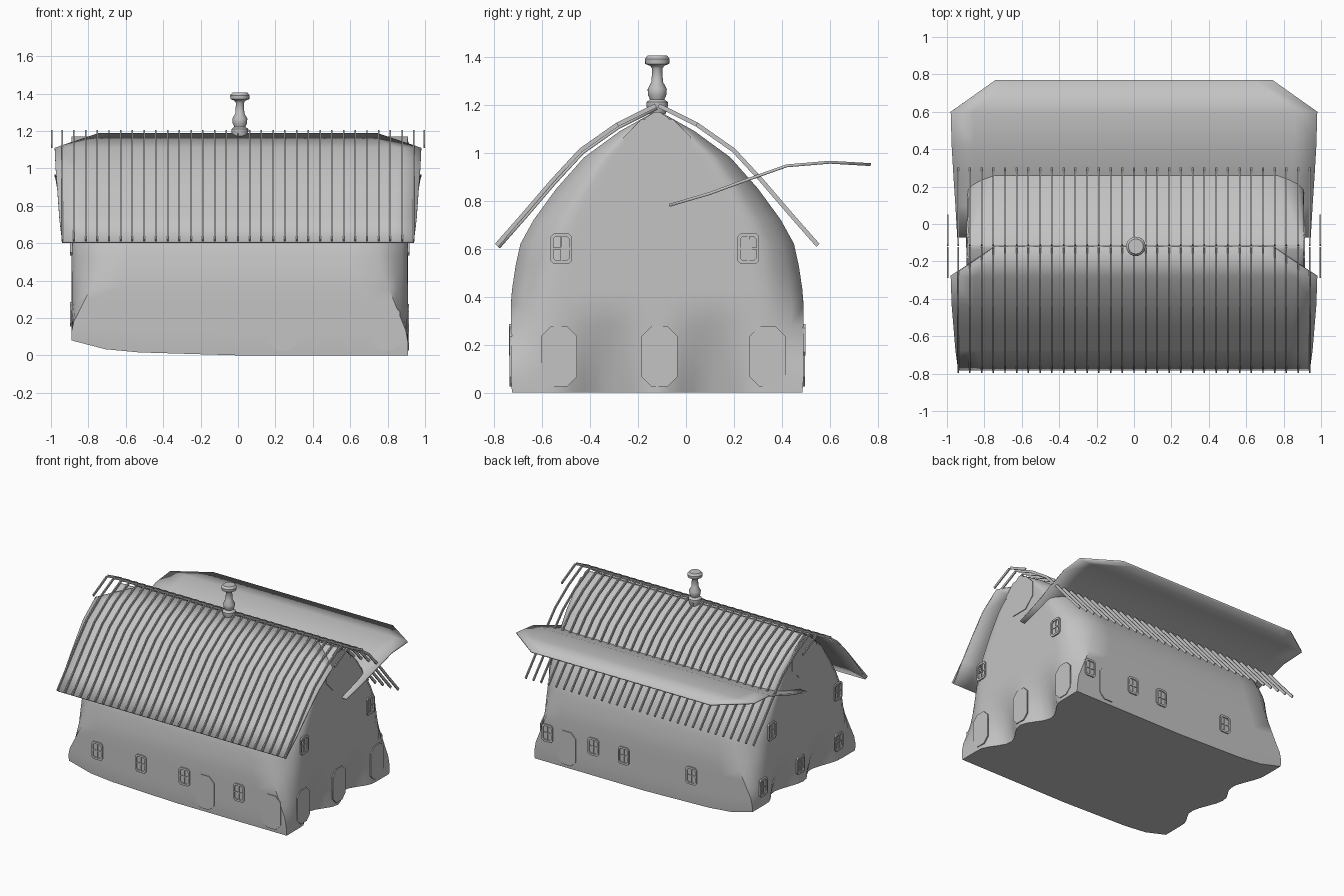
import bpy, bmesh, math
from mathutils import Matrix, Vector

old = bpy.data.objects.get("Cube")
if old:
    bpy.data.objects.remove(old)

GREY = (0.55, 0.55, 0.55, 1)
mat = bpy.data.materials.new("plain_grey")
mat.use_nodes = True
mat.diffuse_color = GREY
mat.node_tree.nodes["Principled BSDF"].inputs["Base Color"].default_value = GREY

RIDGE_Y = -0.12
# Roof curve: distance from the ridge, height
ROOF = [(0, 1.185), (.16, 1.105), (.31, 1.0), (.43, .87), (.55, .73), (.66, .605)]


def clamp(v):
    return max(0.0, min(1.0, v))


def finish(name, bm, smooth=None):
    bmesh.ops.recalc_face_normals(bm, faces=bm.faces)
    mesh = bpy.data.meshes.new(name)
    bm.to_mesh(mesh)
    bm.free()
    mesh.materials.append(mat)
    obj = bpy.data.objects.new(name, mesh)
    bpy.context.collection.objects.link(obj)
    if smooth:
        bpy.ops.object.select_all(action='DESELECT')
        obj.select_set(True)
        bpy.context.view_layer.objects.active = obj
        bpy.ops.object.shade_smooth_by_angle(angle=math.radians(smooth))
    return obj


def bridge(bm, a, b, closed=True):
    n = len(a)
    for i in range(n if closed else n - 1):
        j = (i + 1) % n
        bm.faces.new((a[i], a[j], b[j], b[i]))


# Body: horizontal loops stacked from the floor to the ridge
def body_loop(z, w):
    def end(side, x_end):
        pts = []
        corner = .16 * clamp((z - .1) / .4) * clamp(w / .4)
        for k in range(25):
            u = k / 12 - 1
            y = u * w
            x = x_end - corner * (max(0, abs(u) - .7) / .3) ** 2
            # hollows between the doors at the foot of the wall
            if abs(y) < .43:
                x -= .1 * clamp(1 - z / .35) * (.5 - .5 * math.cos(math.tau * y / .43))
            pts.append((side * x, y))
        return pts

    right, left = end(1, .91), end(-1, .89)[::-1]
    loop = []
    for run, nxt in ((right, left), (left, right)):
        loop += run
        (xa, ya), (xb, yb) = run[-1], nxt[0]
        loop += [(xa + (xb - xa) * k / 10, ya) for k in range(1, 10)]
    out = []
    for x, y in loop:
        lift = .06 * clamp((-x - .66) / .23) + .02 * clamp(-x / .66)
        out.append(Vector((x, y + RIDGE_Y, z + lift * clamp(1 - z / .4))))
    return out


LEVELS = [(0, .605), (.06, .61), (.13, .61), (.2, .61), (.28, .61), (.36, .61), (.43, .605),
          (.53, .59), (.62, .57), (.72, .515), (.85, .42), (.98, .305), (1.09, .155), (1.17, .012)]
bm = bmesh.new()
rings = [[bm.verts.new(p) for p in body_loop(z, w)] for z, w in LEVELS]
for a, b in zip(rings, rings[1:]):
    bridge(bm, a, b)
bm.faces.new(rings[0])
bm.faces.new(rings[-1])
finish("barn_body", bm, 50)


# Roof sheets: a path in y and z, swept to a half width at each point
def sheet(name, path, widths):
    bm = bmesh.new()
    rows = [[bm.verts.new((w * k / 8, y, z)) for k in range(-8, 9)]
            for (y, z), w in zip(path, widths)]
    for a, b in zip(rows, rows[1:]):
        bridge(bm, a, b, False)
    obj = finish(name, bm, 40)
    solid = obj.modifiers.new("thickness", 'SOLIDIFY')
    solid.thickness = .012
    solid.offset = 0


sheet("front_roof_sheet", [(RIDGE_Y - d, z) for d, z in ROOF], [.74, .98, .975, .965, .955, .94])
sheet("lifted_back_roof_sheet",
      [(.77, .95), (.6, .96), (.42, .945), (.25, .885), (.1, .83), (-.07, .78)],
      [.74, .98, .975, .965, .955, .945])


# Seam ribs over both roof slopes
def add_rib(bm, x, side, pts):
    rows = []
    for i, (d, z) in enumerate(pts):
        a, b = pts[max(0, i - 1)], pts[min(len(pts) - 1, i + 1)]
        nd, nz = Vector((a[1] - b[1], b[0] - a[0])).normalized()
        row = []
        for dx, h in ((-.004, .004), (.004, .004), (.004, .022), (-.004, .022)):
            row.append(bm.verts.new((x + dx, RIDGE_Y + side * (d + nd * h), z + nz * h)))
        rows.append(row)
    for a, b in zip(rows, rows[1:]):
        bridge(bm, a, b)
    bm.faces.new(rows[0])
    bm.faces.new(rows[-1])


for side, name in ((-1, "front_roof_ribs"), (1, "back_roof_ribs")):
    bm = bmesh.new()
    for i in range(-15, 16):
        add_rib(bm, i * .0627, side, ROOF)
    for x in (-.996, .996):
        add_rib(bm, x, side, ROOF[:2])
    finish(name, bm)

# Turned roof vent on the ridge
PROFILE = [(.035, 1.16), (.045, 1.195), (.045, 1.21), (.03, 1.222), (.038, 1.24), (.04, 1.265),
           (.024, 1.295), (.021, 1.35), (.03, 1.362), (.05, 1.37), (.052, 1.39), (.04, 1.405)]
bm = bmesh.new()
rings = [[bm.verts.new((.01 + r * math.cos(k * math.tau / 20), RIDGE_Y + r * math.sin(k * math.tau / 20), z))
          for k in range(20)] for r, z in PROFILE]
for a, b in zip(rings, rings[1:]):
    bridge(bm, a, b)
bm.faces.new(rings[0])
bm.faces.new(rings[-1])
finish("roof_vent", bm, 40)


# Doors and windows: eight-sided outlines set on the walls
def outline(w, h, c):
    a, b = w / 2, h / 2
    return [(a, c - b), (a, b - c), (a - c, b), (c - a, b),
            (-a, b - c), (-a, c - b), (c - a, -b), (a - c, -b)]


def placement(wall, along, z):
    spots = {"front": ((along, -.73, z), 0), "back": ((along, .49, z), 180),
             "right": ((.91, along, z), 90), "left": ((-.89, along, z), -90)}
    spot, turn = spots[wall]
    return Matrix.Translation(spot) @ Matrix.Rotation(math.radians(turn), 4, 'Z')


def plate(bm, pts, depth):
    back = [bm.verts.new((x, .004, z)) for x, z in pts]
    front = [bm.verts.new((x, -depth, z)) for x, z in pts]
    bridge(bm, back, front)
    bm.faces.new(back)
    bm.faces.new(front)


def door(wall, along, z=.15, w=.15, h=.25, name="door"):
    bm = bmesh.new()
    plate(bm, outline(w, h, w * .27), .005)
    bm.transform(placement(wall, along, z))
    finish(wall + "_" + name, bm)


def window(wall, along, z=.22):
    bm = bmesh.new()
    outer, inner = outline(.09, .13, .015), outline(.066, .1, .01)
    loops = [[bm.verts.new((x, y, v)) for x, v in pts]
             for pts, y in ((outer, .004), (outer, -.008), (inner, -.008), (inner, .004))]
    for a, b in zip(loops, loops[1:] + loops[:1]):
        bridge(bm, a, b)
    plate(bm, outline(.008, .105, .001), .005)
    plate(bm, outline(.07, .008, .001), .005)
    bm.transform(placement(wall, along, z))
    finish(wall + "_window", bm)


for x in (-.65, -.29, .07, .52):
    window("front", x)
for x in (.8, .42, .17, -.39):
    window("back", x)
for x in (.24, .79):
    door("front", x)
door("back", .64)
for y in (-.53, -.11, .34):
    door("right", y)
for y in (-.53, -.08, .36):
    window("left", y)
for wall in ("right", "left"):
    for y in (-.52, .26):
        window(wall, y, .6)
    door(wall, RIDGE_Y, 1.01, .28, .26, "loft_hatch")
